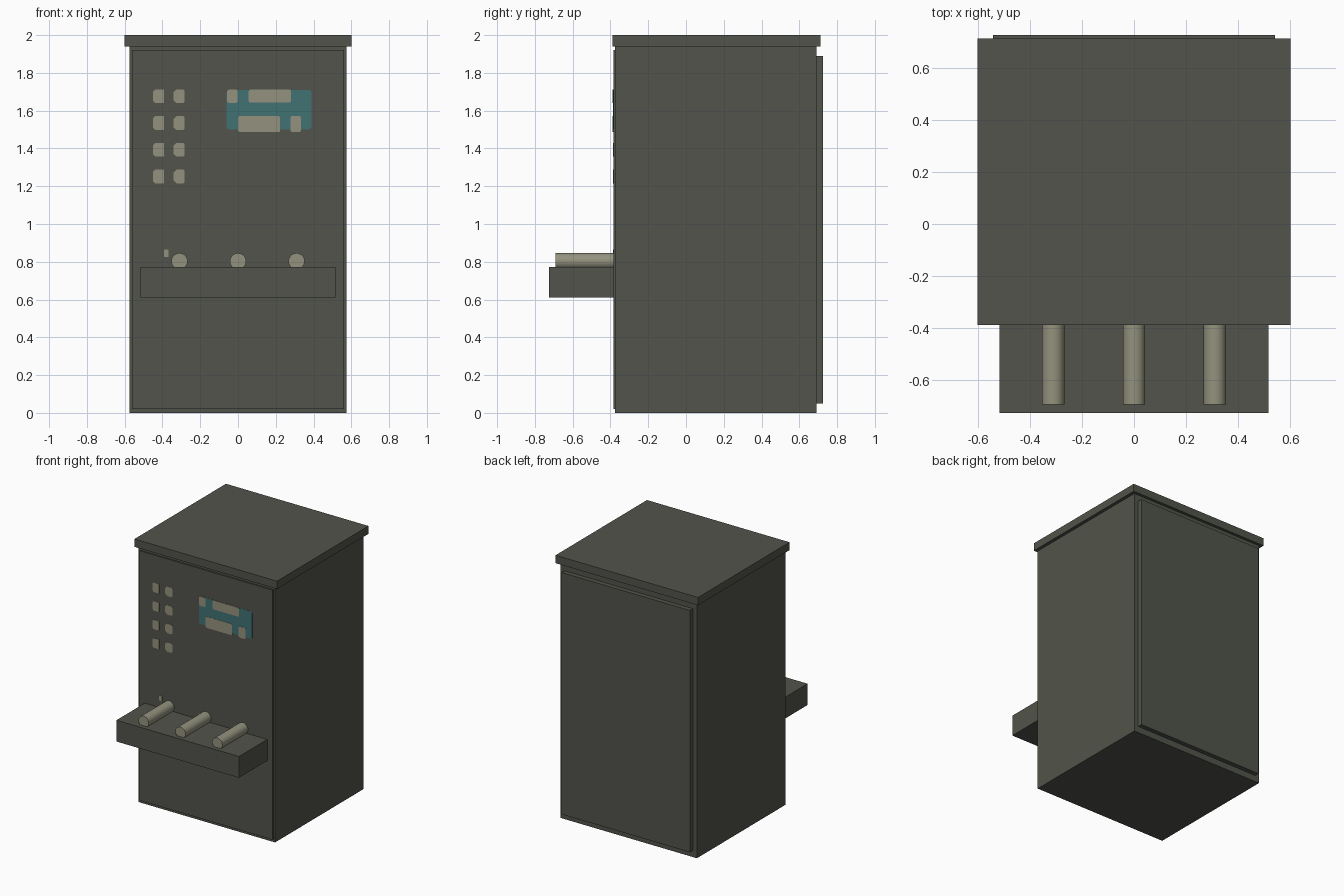
import bpy, bmesh, math

if "Cube" in bpy.data.objects:
    bpy.data.objects.remove(bpy.data.objects["Cube"])


def material(name, rgb):
    m = bpy.data.materials.new(name)
    m.diffuse_color = (*rgb, 1)
    m.use_nodes = True
    m.node_tree.nodes["Principled BSDF"].inputs["Base Color"].default_value = m.diffuse_color
    return m


CASE = material("dark_olive_grey", (0.083, 0.088, 0.07))
BEIGE = material("warm_beige", (0.295, 0.29, 0.21))
TEAL = material("screen_teal", (0.053, 0.168, 0.175))


def finish(bm, name, mat):
    bmesh.ops.recalc_face_normals(bm, faces=bm.faces)
    mesh = bpy.data.meshes.new(name)
    bm.to_mesh(mesh)
    bm.free()
    mesh.materials.append(mat)
    obj = bpy.data.objects.new(name, mesh)
    bpy.context.collection.objects.link(obj)
    return obj


def prism(name, outline, y0, y1, mat):
    """Extrude an (x, z) outline from y0 to y1."""
    bm = bmesh.new()
    face = bm.faces.new([bm.verts.new((x, y0, z)) for x, z in outline])
    ext = bmesh.ops.extrude_face_region(bm, geom=[face])["geom"]
    verts = [v for v in ext if isinstance(v, bmesh.types.BMVert)]
    bmesh.ops.translate(bm, verts=verts, vec=(0, y1 - y0, 0))
    return finish(bm, name, mat)


def box(name, x, y, z, mat=CASE):
    return prism(name, [(x[0], z[0]), (x[1], z[0]), (x[1], z[1]), (x[0], z[1])],
                 y[0], y[1], mat)


def plate(name, x, z, front, mat, left=0.012, right=0.012):
    """Thin plate on the door, corners cut on the left and right sides."""
    (x0, x1), (z0, z1) = x, z
    pts = [(x0 + left, z0), (x1 - right, z0), (x1, z0 + right), (x1, z1 - right),
           (x1 - right, z1), (x0 + left, z1), (x0, z1 - left), (x0, z0 + left)]
    return prism(name, pts, front, -0.384, mat)


# Cabinet, lid and door panels
box("cabinet_body", (-0.575, 0.575), (-0.375, 0.69), (0, 1.945))
box("lid", (-0.6, 0.6), (-0.388, 0.712), (1.94, 2.0))
box("front_panel", (-0.56, 0.56), (-0.385, -0.37), (0.02, 1.92))
box("back_panel", (-0.54, 0.54), (0.68, 0.725), (0.05, 1.89))

# Shelf with three half-sunk rollers
box("shelf", (-0.516, 0.516), (-0.725, -0.38), (0.61, 0.772))
for i, cx in enumerate((-0.31, 0, 0.31)):
    ring = [(cx + 0.043 * math.cos(a), 0.803 + 0.043 * math.sin(a))
            for a in (math.tau * k / 24 for k in range(24))]
    roller = prism(f"roller_{i + 1}", ring, -0.692, -0.38, BEIGE)
    bpy.context.view_layer.objects.active = roller
    roller.select_set(True)
    bpy.ops.object.shade_smooth_by_angle(angle=math.radians(30))
    roller.select_set(False)

# Button grid
for row in range(4):
    z = 1.215 + 0.1415 * row
    plate(f"button_left_{row + 1}", (-0.45, -0.392), (z, z + 0.073),
          -0.3875, BEIGE, 0.012, 0.002)
    plate(f"button_right_{row + 1}", (-0.342, -0.282), (z, z + 0.073),
          -0.3875, BEIGE, 0.016, 0.008)
plate("small_button", (-0.393, -0.367), (0.825, 0.865), -0.3875, BEIGE, 0.006, 0.002)

# Screen with its display blocks
plate("screen", (-0.06, 0.39), (1.5, 1.71), -0.3862, TEAL)
blocks = [((-0.057, -0.003), (1.64, 1.711)), ((0.055, 0.28), (1.642, 1.711)),
          ((0.0, 0.222), (1.486, 1.572)), ((0.277, 0.333), (1.486, 1.572))]
for i, (x, z) in enumerate(blocks):
    plate(f"display_block_{i + 1}", x, z, -0.388, BEIGE, 0.008, 0.006)
